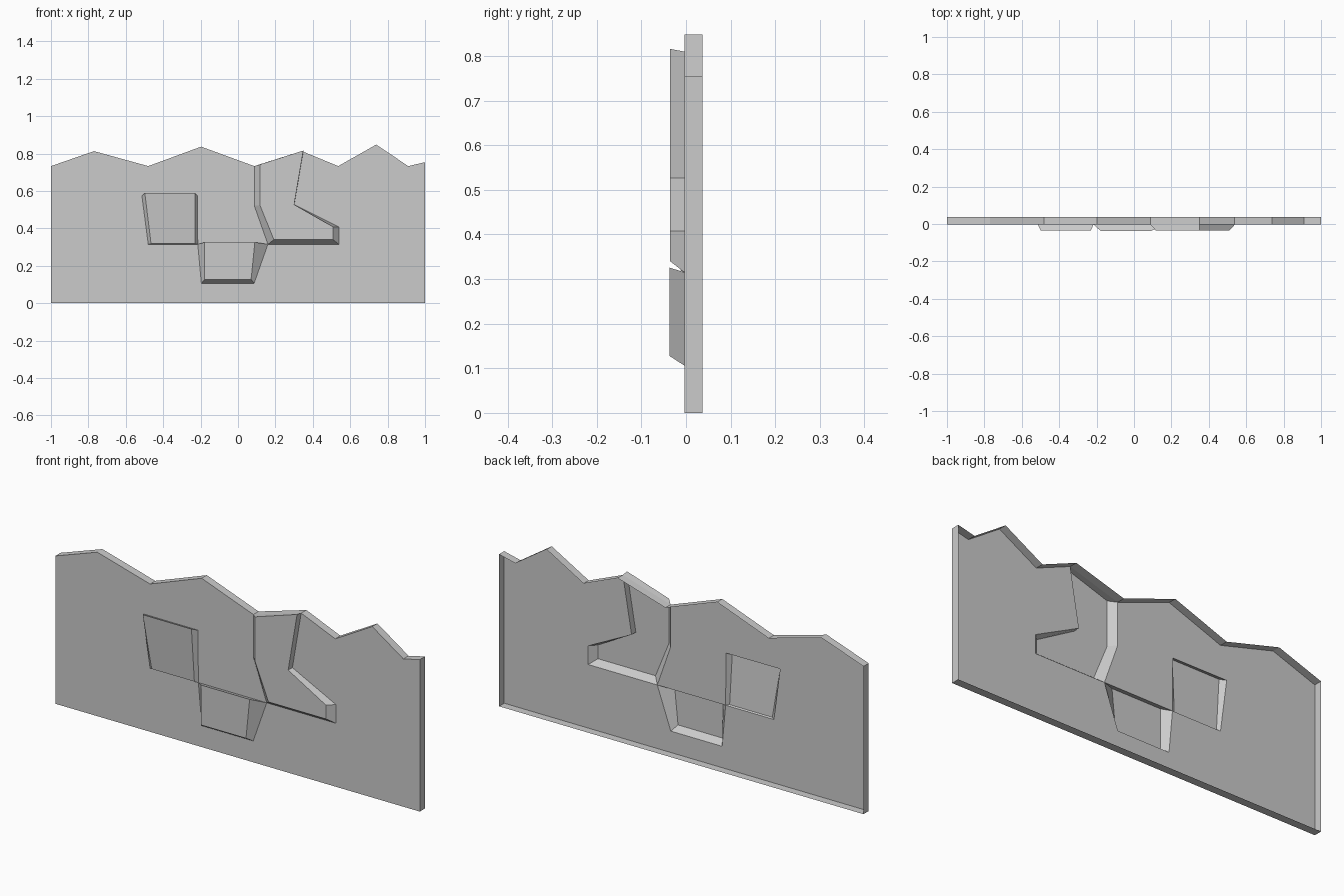
import bpy, bmesh

if "Cube" in bpy.data.objects:
    bpy.data.objects.remove(bpy.data.objects["Cube"])

FRONT, BACK = -0.0035, 0.037

# Jagged crest, split where the raised panel interrupts it
crest_left = [(-1, .733), (-.77, .813), (-.48, .733), (-.197, .837)]
crest_right = [(.536, .733), (.739, .848), (.91, .733), (1, .754)]

# Raised panels: outline on the wall and outline of the raised face
left_base = [(-.215, .315), (-.48, .315), (-.514, .575), (-.217, .574)]
left_top = [(-.231, .319), (-.465, .319), (-.498, .588), (-.231, .588)]
low_base = [(.16, .315), (.086, .106), (-.196, .106), (-.215, .315)]
low_top = [(.09, .326), (.07, .128), (-.178, .128), (-.178, .326)]
right_base = [(.349, .81), (.301, .527), (.539, .408), (.539, .315),
              (.16, .315), (.087, .522), (.087, .733)]
right_top = [(.349, .816), (.3, .527), (.508, .408), (.508, .34),
             (.192, .34), (.118, .522), (.118, .742)]

bm = bmesh.new()
cache = {}


def vert(p, y):
    key = (p[0], y, p[1])
    if key not in cache:
        cache[key] = bm.verts.new(key)
    return cache[key]


def flat(points):
    bm.faces.new([vert(p, FRONT) for p in points])


def panel(base, top, depths):
    tops = [vert(p, y) for p, y in zip(top, depths)]
    bm.faces.new(tops)
    n = len(base)
    for i in range(n):
        j = (i + 1) % n
        bm.faces.new([vert(base[i], FRONT), vert(base[j], FRONT), tops[j], tops[i]])


# Wall sheet around the panels: lower and upper regions
flat([(-1, 0), (1, 0)] + crest_right[::-1] + right_base[:5]
     + low_base[1:] + [left_base[1], (-1, .315)])
flat([(-1, .315)] + left_base[1:] + [left_base[0]] + right_base[4:]
     + crest_left[::-1])

# Raised panels; the left one leans outward towards its top
panel(left_base, left_top, [-.012, -.012, -.035, -.035])
panel(low_base, low_top, [-.0375] * 4)
panel(right_base, right_top, [-.0355] * 7)

# Rim running backwards around the wall, open at the back
for e in [e for e in bm.edges if e.is_boundary]:
    a, b = e.verts
    bm.faces.new([a, b] + [vert((v.co.x, v.co.z), BACK) for v in (b, a)])
bmesh.ops.remove_doubles(bm, verts=bm.verts, dist=1e-5)
bmesh.ops.recalc_face_normals(bm, faces=bm.faces)
# Make sure the wall faces forward
bm.normal_update()
if max(bm.faces, key=lambda f: f.calc_area()).normal.y > 0:
    bmesh.ops.reverse_faces(bm, faces=bm.faces)

mesh = bpy.data.meshes.new("jagged_wall")
bm.to_mesh(mesh)
bm.free()
wall = bpy.data.objects.new("jagged_wall", mesh)
bpy.context.collection.objects.link(wall)
